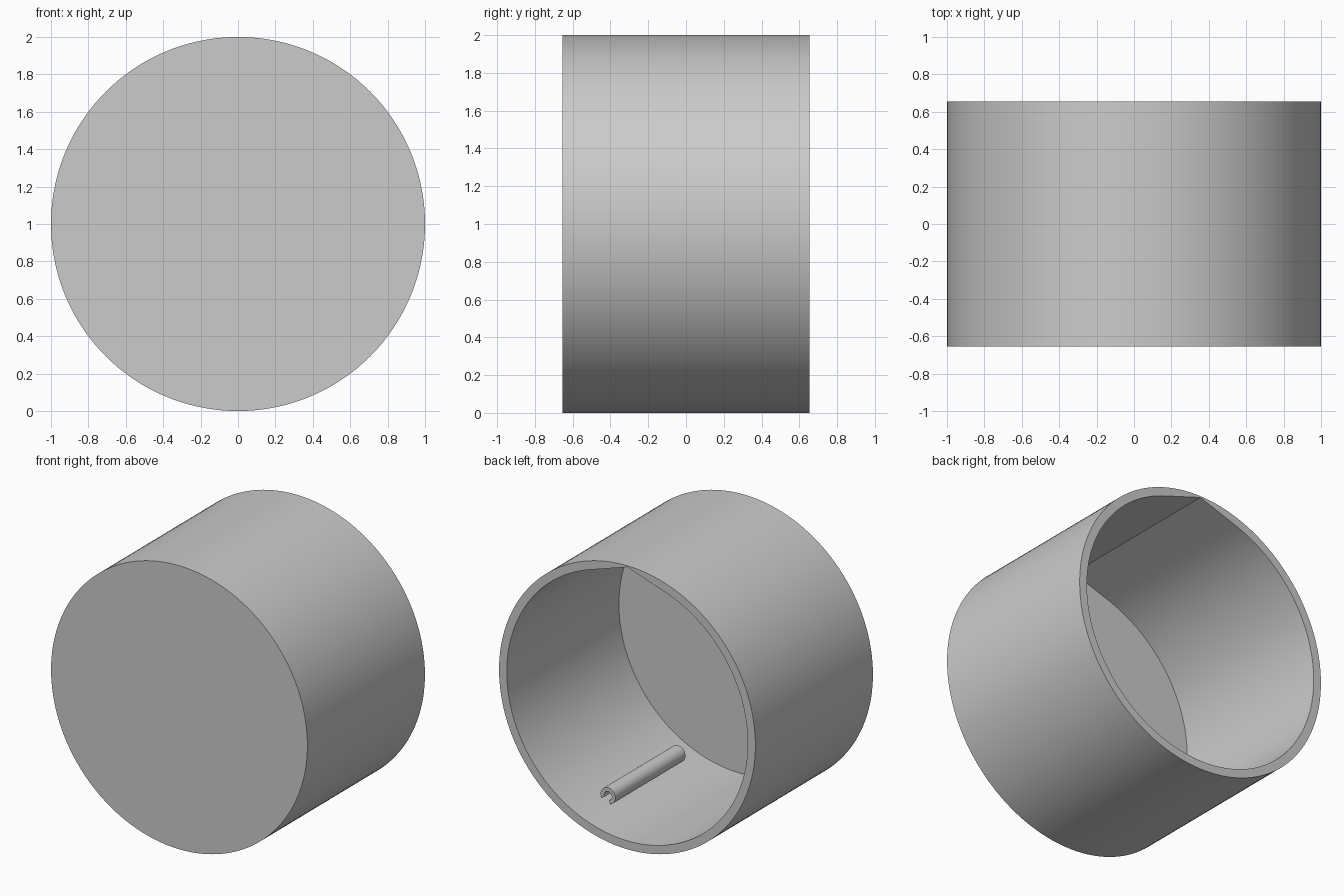
import bpy, bmesh
from math import sin, cos, acos, pi, radians

cube = bpy.data.objects.get("Cube")
if cube:
    bpy.data.objects.remove(cube, do_unlink=True)

RADIUS, BORE, TIP = 1.0, 0.94, 0.99     # outer wall, inner wall, groove tip
HALF, FLOOR = 0.655, 0.06               # half depth, front thickness
SIDES = 144

grey = bpy.data.materials.new("light grey")
grey.use_nodes = True
grey.diffuse_color = (0.6, 0.6, 0.6, 1)
grey.node_tree.nodes["Principled BSDF"].inputs["Base Color"].default_value = (0.6, 0.6, 0.6, 1)


def finish(name, bm):
    """Turn a bmesh into a smooth object with sharp edges kept."""
    bmesh.ops.recalc_face_normals(bm, faces=bm.faces)
    mesh = bpy.data.meshes.new(name)
    bm.to_mesh(mesh)
    bm.free()
    mesh.materials.append(grey)
    obj = bpy.data.objects.new(name, mesh)
    bpy.context.collection.objects.link(obj)
    bpy.ops.object.select_all(action='DESELECT')
    obj.select_set(True)
    bpy.context.view_layer.objects.active = obj
    bpy.ops.object.shade_smooth_by_angle(angle=radians(30))
    return obj


def ring(bm, points, y):
    return [bm.verts.new((x, y, z)) for x, z in points]


def bridge(bm, a, b):
    for i in range(len(a)):
        j = (i + 1) % len(a)
        bm.faces.new((a[i], a[j], b[j], b[i]))


# Cup: closed at the front, open at the back, pointed groove at the top inside
spread = acos(BORE / TIP)


def bore_radius(angle):
    off = min(angle, 2 * pi - angle)
    return BORE / cos(spread - off) if off < spread else BORE


def outline(radius_at):
    angles = [2 * pi * i / SIDES for i in range(SIDES)]
    return [(radius_at(a) * sin(a), 1 + radius_at(a) * cos(a)) for a in angles]


outer, inner = outline(lambda a: RADIUS), outline(bore_radius)
bm = bmesh.new()
rings = [ring(bm, outer, -HALF), ring(bm, outer, HALF),
         ring(bm, inner, HALF), ring(bm, inner, FLOOR - HALF)]
for a, b in zip(rings, rings[1:]):
    bridge(bm, a, b)
bm.faces.new(rings[0])
bm.faces.new(rings[-1])
finish("cup", bm)

# Slotted tube lying along the bottom of the cup, slot towards the wall
tilt = radians(22.4)
cx, cz = 0.88 * sin(tilt), 1 - 0.88 * cos(tilt)
STEPS, GAP = 24, radians(40)


def arc(radius):
    pts = []
    for i in range(STEPS + 1):
        a = tilt + GAP + (2 * pi - 2 * GAP) * i / STEPS
        pts.append((cx + radius * sin(a), cz - radius * cos(a)))
    return pts


section = arc(0.058) + arc(0.03)[::-1]
bm = bmesh.new()
front, back = ring(bm, section, -0.39), ring(bm, section, 0.39)
bridge(bm, front, back)
last = len(section) - 1
for end in (front, back):
    for i in range(STEPS):
        bm.faces.new((end[i], end[i + 1], end[last - i - 1], end[last - i]))
finish("slotted_tube", bm)
